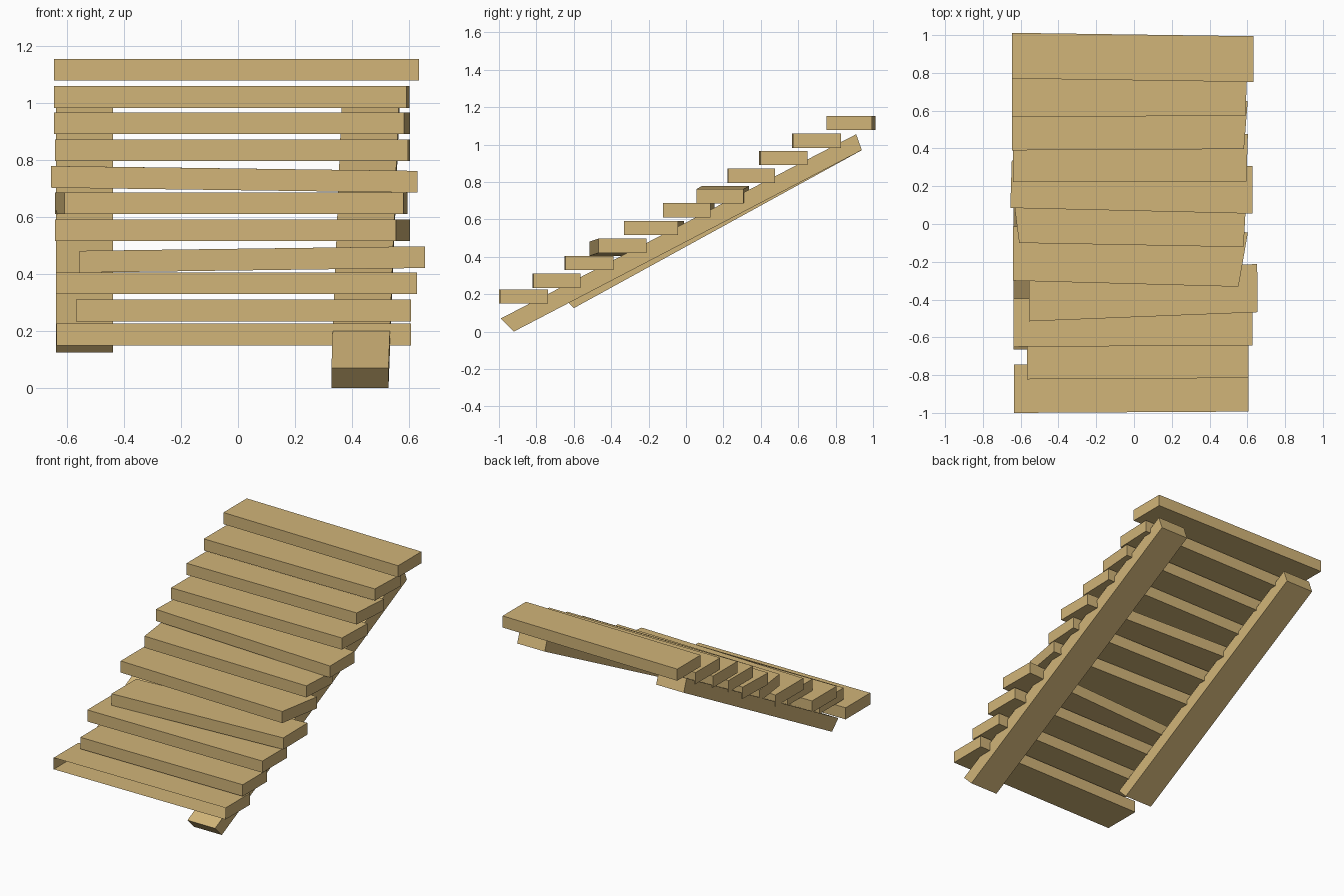
import bpy

wood = bpy.data.materials.new("wood")
wood.diffuse_color = (0.64, 0.46, 0.19, 1)

BOX_FACES = [(3, 2, 1, 0), (4, 5, 6, 7), (1, 2, 6, 5),
             (2, 3, 7, 6), (3, 0, 4, 7), (0, 1, 5, 4)]   # last one is the front


def slab(name, bottom, top, faces=BOX_FACES):
    mesh = bpy.data.meshes.new(name)
    mesh.from_pydata(bottom + top, [], faces)
    mesh.materials.append(wood)
    obj = bpy.data.objects.new(name, mesh)
    bpy.context.collection.objects.link(obj)


# Crooked treads: front left x, y | front right x, y | back shift in x left, right
# | depth | underside z left, right
treads = [
    (-.635, -1.0, .605, -.993, 0, 0, .255, .150, .150),
    (-.567, -.822, .605, -.815, 0, 0, .25, .234, .234),
    (-.637, -.650, .627, -.643, 0, 0, .255, .329, .329),
    (-.555, -.515, .655, -.467, 0, -.003, .255, .405, .421),
    (-.640, -.300, .553, -.332, .0, .05, .288, .515, .515),
    (-.608, -.100, .580, -.122, -.032, .014, .252, .610, .610),
    (-.655, .085, .628, .055, .008, 0, .252, .702, .685),
    (-.640, .222, .595, .225, 0, .008, .252, .795, .795),
    (-.645, .390, .582, .397, 0, .02, .253, .890, .890),
    (-.645, .567, .590, .573, 0, .01, .255, .982, .982),
    (-.645, .770, .633, .752, 0, 0, .242, 1.077, 1.077),
]
THICK = 0.076
for i, (xl, yl, xr, yr, sl, sr, d, zl, zr) in enumerate(treads):
    base = [(xl, yl, zl), (xr, yr, zr),
            (xr + sr, yr + d, zr), (xl + sl, yl + d, zl)]
    top = [(x, y, z + THICK) for x, y, z in base]
    # The lowest tread is open at the front
    slab(f"tread_{i + 1}", base, top, BOX_FACES[:-1] if i == 0 else BOX_FACES)


# Sloping stringers: (y, z) of lower and upper ends, for underside and top side
def stringer(name, x_low, x_high, under, upper, width=0.2):
    def ring(ends):
        (y0, z0), (y1, z1) = ends
        return [(x_low, y0, z0), (x_low + width, y0, z0),
                (x_high + width, y1, z1), (x_high, y1, z1)]
    slab(name, ring(under), ring(upper))


stringer("right_stringer", .327, .365, ((-.92, 0), (.94, .97)), ((-.99, .07), (.91, 1.055)))
stringer("left_stringer", -.638, -.638, ((-.60, .125), (.935, .967)), ((-.665, .19), (.905, 1.05)))
